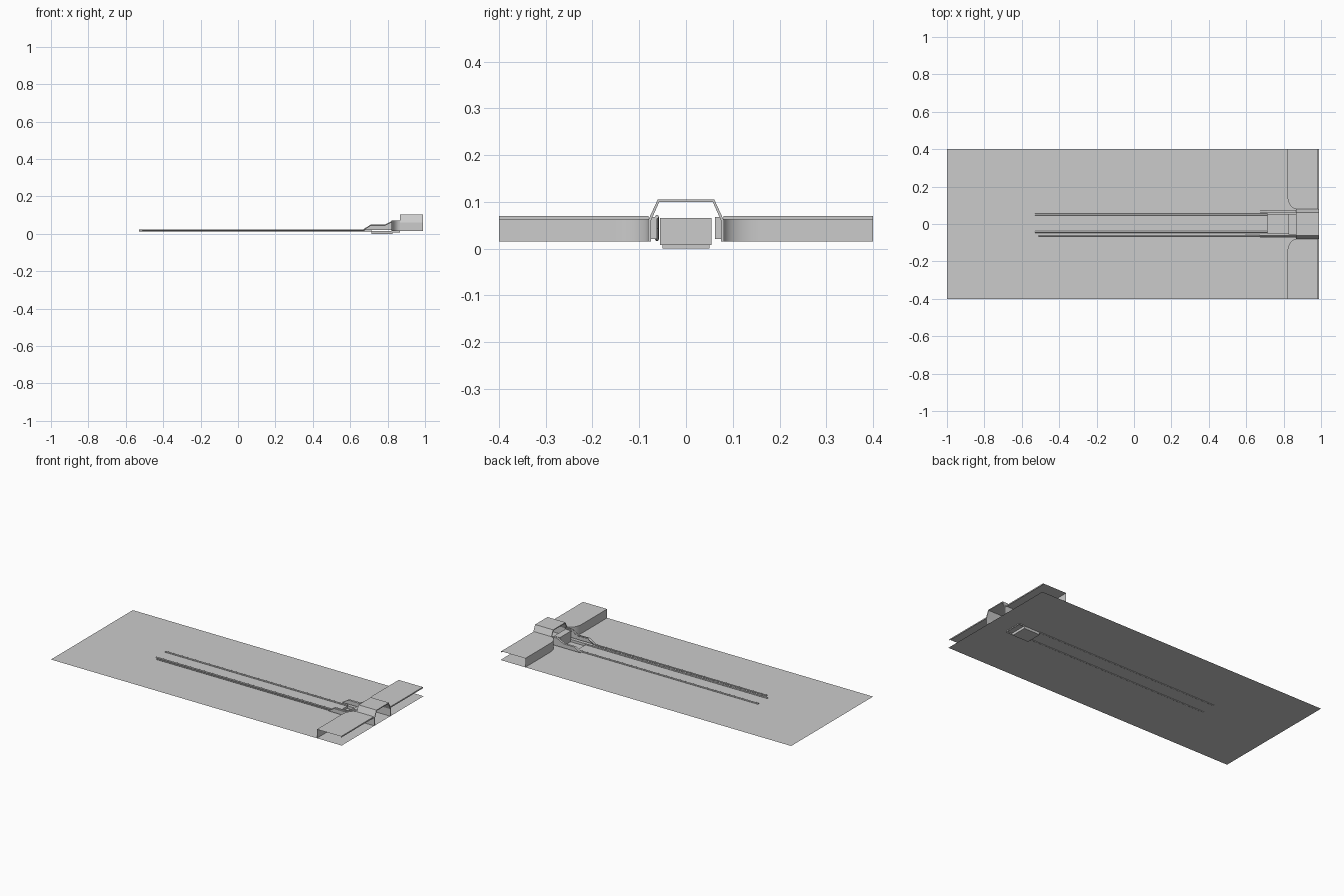
import bpy
from math import sin, cos, pi, radians

if "Cube" in bpy.data.objects:
    bpy.data.objects.remove(bpy.data.objects["Cube"])

G = 0.015  # ground level


def mesh(name, verts, faces, smooth=False, thick=0):
    me = bpy.data.meshes.new(name)
    me.from_pydata(verts, [], faces)
    me.update()
    ob = bpy.data.objects.new(name, me)
    bpy.context.collection.objects.link(ob)
    if thick:
        mod = ob.modifiers.new("thickness", 'SOLIDIFY')
        mod.thickness = thick
        mod.offset = 0
    if smooth:
        bpy.ops.object.select_all(action='DESELECT')
        ob.select_set(True)
        bpy.context.view_layer.objects.active = ob
        bpy.ops.object.shade_smooth_by_angle(angle=radians(30))
    return ob


def strip(name, a, b, **kw):
    """Sheet joining two matching polylines."""
    n = len(a)
    return mesh(name, a + b,
                [(i, i + 1, n + i + 1, n + i) for i in range(n - 1)], **kw)


def box(name, x0, x1, y0, y1, z0, z1, drop=()):
    v = [(x, y, z) for x in (x0, x1) for y in (y0, y1) for z in (z0, z1)]
    f = {'-x': (0, 1, 3, 2), '+x': (4, 6, 7, 5), '-y': (0, 4, 5, 1),
         '+y': (2, 3, 7, 6), '-z': (0, 2, 6, 4), '+z': (1, 5, 7, 3)}
    return mesh(name, v, [q for k, q in f.items() if k not in drop])


def tube(name, pts, r):
    cu = bpy.data.curves.new(name, 'CURVE')
    cu.dimensions = '3D'
    cu.bevel_depth = r
    cu.bevel_resolution = 2
    cu.use_fill_caps = True
    sp = cu.splines.new('POLY')
    sp.points.add(len(pts) - 1)
    for p, c in zip(sp.points, pts):
        p.co = (*c, 1)
    ob = bpy.data.objects.new(name, cu)
    bpy.context.collection.objects.link(ob)


# Ground sheet with an opening for the pit
xs, ys = (-1, 0.715, 0.825, 0.99), (-0.4, -0.05, 0.05, 0.4)
mesh("ground_sheet", [(x, y, G) for x in xs for y in ys],
     [(i * 4 + j, i * 4 + 4 + j, i * 4 + 5 + j, i * 4 + 1 + j)
      for i in range(3) for j in range(3) if (i, j) != (1, 1)])

# Pit below ground and the block behind it
box("pit", 0.715, 0.825, -0.05, 0.05, 0, G, drop=('+z',))
box("pit_end_block", 0.825, 0.865, -0.056, 0.054, 0.008, 0.065, drop=('-z',))

# Raised platforms on both sides, with curved inner corner wall and front lip
for s, side in ((1, "left"), (-1, "right")):
    edge = [(0.82, 0.4), (0.82, 0.155)]
    edge += [(0.867 - 0.047 * cos(t), 0.155 - 0.075 * sin(t))
             for t in (k * pi / 16 for k in range(1, 9))]
    # curve flares away from the hood corner
    edge = edge[:2] + [(0.82 + 0.047 * (1 - cos(k * pi / 16)),
                        0.155 - 0.075 * sin(k * pi / 16)) for k in range(1, 9)]
    low = [(x, s * y, G) for x, y in edge]
    top = [(x, s * y, 0.07) for x, y in edge]
    far = [(0.985, s * y, 0.07) for x, y in edge]
    strip(f"platform_wall_{side}", low, top, smooth=True)
    strip(f"platform_roof_{side}", top, far)
    strip(f"platform_lip_{side}", [far[0], far[-1]],
          [(0.985, s * 0.4, 0.062), (0.985, s * 0.08, 0.062)])

# Hood over the middle
prof = [(-0.078, G), (-0.078, 0.06), (-0.059, 0.102),
        (0.059, 0.102), (0.078, 0.06), (0.078, G)]
strip("hood", [(0.867, y, z) for y, z in prof],
      [(0.99, y, z) for y, z in prof], thick=0.006)

# Stepped guards beside the pit
step = [(0.67, 0.02), (0.71, 0.045), (0.785, 0.045), (0.83, 0.068), (0.87, 0.068)]
for y0, y1, side in ((0.062, 0.075, "left"), (-0.075, -0.062, "right")):
    n = len(step)
    outline = step + [(0.87, 0.02), (0.83, 0.02)]
    m = len(outline)
    v = [(x, y, z) for y in (y0, y1) for x, z in outline]
    f = [tuple(range(m)), tuple(reversed(range(m, 2 * m)))]
    f += [(i, m + i, m + (i + 1) % m, (i + 1) % m) for i in range(m)]
    mesh(f"pit_guard_{side}", v, f)

# Two straight rails and the cable that climbs into the hood
for y, side in ((0.05, "left"), (-0.042, "right")):
    n = 60
    tube(f"rail_{side}", [(-0.53 + 1.245 * i / n, y, 0.017) for i in range(n + 1)], 0.005)
tube("climbing_cable", [(-0.51, -0.062, 0.02)] + [(x, -0.062, z) for x, z in step], 0.004)
